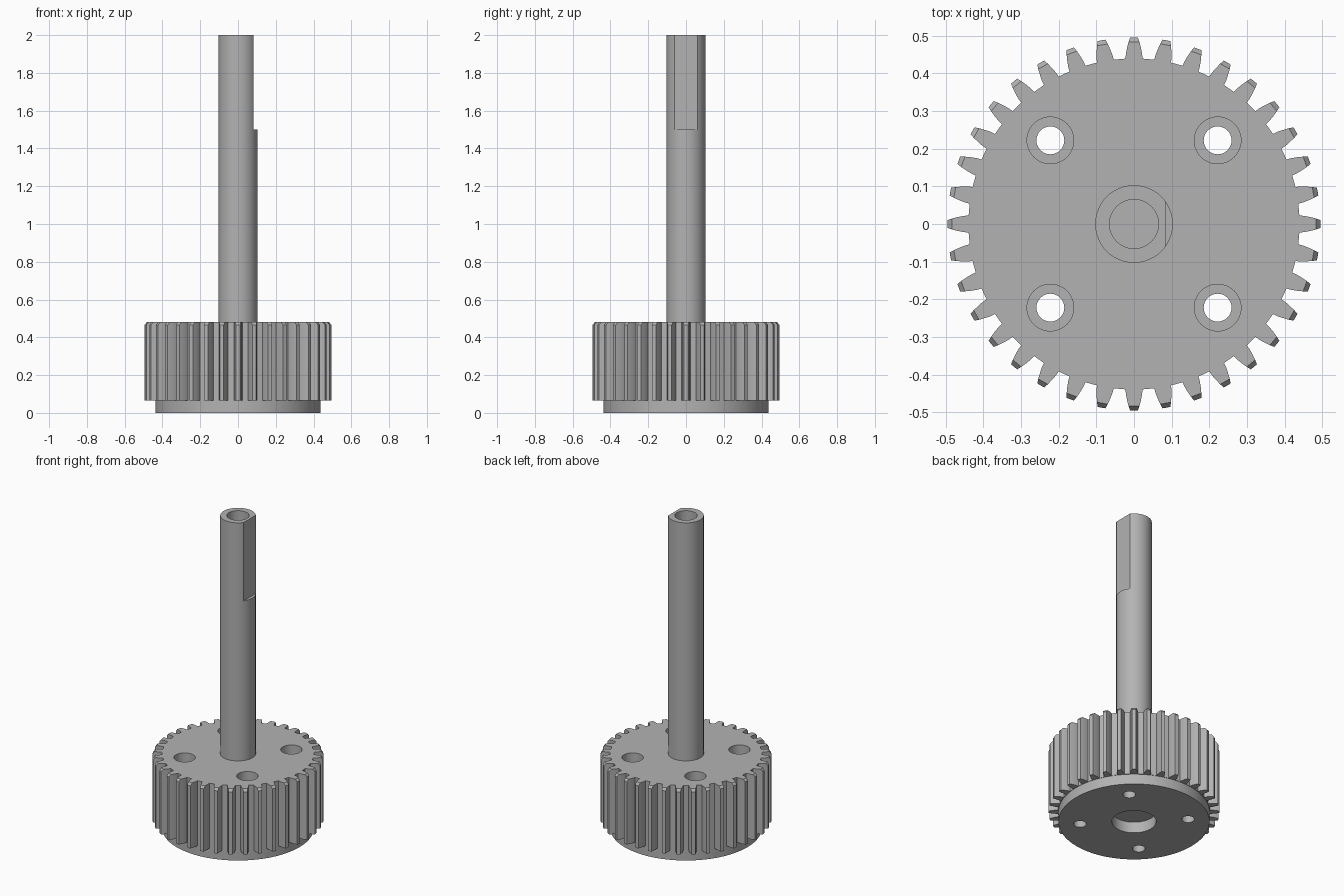
import bpy, bmesh
from math import sin, cos, radians, pi
from mathutils import Matrix

if "Cube" in bpy.data.objects:
    bpy.data.objects.remove(bpy.data.objects["Cube"])

TEETH = 36
TOP = 0.48       # upper face of the gear
FLANGE = 0.065   # lower face of the teeth

steel = bpy.data.materials.new("grey steel")
steel.diffuse_color = (0.45, 0.45, 0.45, 1)
steel.use_nodes = True
steel.node_tree.nodes["Principled BSDF"].inputs["Base Color"].default_value = steel.diffuse_color


def finish(name, bm):
    bmesh.ops.recalc_face_normals(bm, faces=bm.faces)
    me = bpy.data.meshes.new(name)
    bm.to_mesh(me)
    bm.free()
    me.materials.append(steel)
    ob = bpy.data.objects.new(name, me)
    bpy.context.collection.objects.link(ob)
    return ob


def cylinder(name, r, z0, z1, x=0, y=0, seg=64):
    bm = bmesh.new()
    bmesh.ops.create_cone(bm, cap_ends=True, segments=seg, radius1=r, radius2=r,
                          depth=z1 - z0, matrix=Matrix.Translation((x, y, (z0 + z1) / 2)))
    return finish(name, bm)


def combine(target, tool, operation):
    """Apply a boolean and discard the tool."""
    mod = target.modifiers.new("cut", 'BOOLEAN')
    mod.operation, mod.solver, mod.object = operation, 'EXACT', tool
    bpy.context.view_layer.objects.active = target
    bpy.ops.object.modifier_apply(modifier=mod.name)
    bpy.data.objects.remove(tool)


def smooth(ob, angle):
    bpy.ops.object.select_all(action='DESELECT')
    ob.select_set(True)
    bpy.context.view_layer.objects.active = ob
    bpy.ops.object.shade_smooth_by_angle(angle=radians(angle))


# Toothed body: curved flanks as (radius, half width), tips bevelled at the top
FLANK = [(0.439, 0.0225), (0.452, 0.0215), (0.467, 0.0185), (0.483, 0.0145), (0.495, 0.0105)]


def outline(bm, z, limit):
    verts = []
    for i in range(TEETH):
        a = 2 * pi * i / TEETH
        side = [FLANK[3] if r > limit else (r, w) for r, w in FLANK]
        for r, w in [(r, -w) for r, w in side] + side[::-1]:
            verts.append(bm.verts.new((r * cos(a) - w * sin(a), r * sin(a) + w * cos(a), z)))
    return verts


bm = bmesh.new()
rings = [outline(bm, FLANGE, 1), outline(bm, TOP - 0.015, 1), outline(bm, TOP, 0.484)]
for low, high in zip(rings, rings[1:]):
    n = len(low)
    for i in range(n):
        j = (i + 1) % n
        bm.faces.new((low[i], low[j], high[j], high[i]))
bm.faces.new(rings[0])
bm.faces.new(rings[2])
bmesh.ops.remove_doubles(bm, verts=bm.verts, dist=1e-5)
gear = finish("gear", bm)

# Round flange under the teeth
combine(gear, cylinder("flange", 0.437, 0, 0.2, seg=128), 'UNION')

# Four counterbored bolt holes and the recess underneath
for sx in (-1, 1):
    for sy in (-1, 1):
        x, y = 0.222 * sx, 0.222 * sy
        combine(gear, cylinder("bolt_hole", 0.037, -0.1, 0.6, x, y, 32), 'DIFFERENCE')
        combine(gear, cylinder("counterbore", 0.062, TOP - 0.15, 0.6, x, y, 48), 'DIFFERENCE')
combine(gear, cylinder("recess", 0.128, -0.1, 0.07), 'DIFFERENCE')
smooth(gear, 25)

# Shaft with a blind bore and a flat on one side of its upper end
shaft = cylinder("shaft", 0.103, 0.15, 2)
combine(shaft, cylinder("bore", 0.065, 1.5, 2.1), 'DIFFERENCE')
bm = bmesh.new()
bmesh.ops.create_cube(bm, size=1, matrix=Matrix.Translation((0.583, 0, 2.0)))
combine(shaft, finish("flat_cutter", bm), 'DIFFERENCE')
smooth(shaft, 25)
